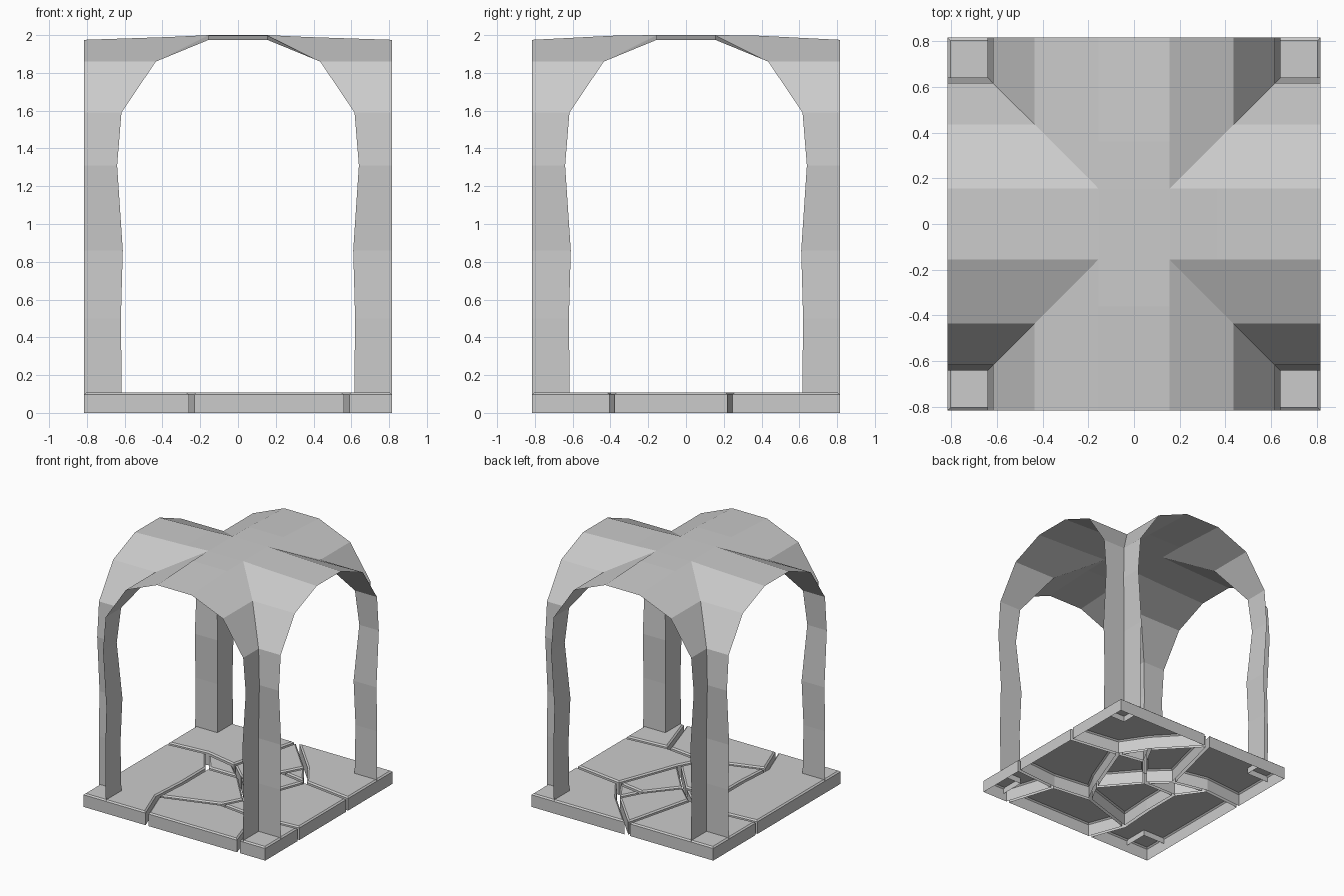
import bpy, bmesh
from mathutils import Matrix
from math import pi

if "Cube" in bpy.data.objects:
    bpy.data.objects.remove(bpy.data.objects["Cube"])

E = 0.815  # half width of the footprint


def finish(bm, name):
    bmesh.ops.remove_doubles(bm, verts=bm.verts, dist=0.0005)
    me = bpy.data.meshes.new(name)
    bm.to_mesh(me)
    bm.free()
    ob = bpy.data.objects.new(name, me)
    bpy.context.collection.objects.link(ob)
    return ob


# --- groin vault: four open arch sheets meeting on the diagonals ---
half = [(0.615, 0.06), (0.62, 0.5), (0.61, 0.86), (0.64, 1.31),
        (0.617, 1.59), (0.435, 1.86), (0.155, 1.975)]
profile = [(-u, z) for u, z in half] + [(u, z) for u, z in reversed(half)]

bm = bmesh.new()
for k in range(4):
    rot = Matrix.Rotation(k * pi / 2, 4, 'Z')
    rows = []
    for u, z in profile:
        crown = abs(u) < 0.2          # crown rises towards the centre
        row = [(u, -E, z)]
        if crown:
            row.append((u, -0.36, 1.998 if k % 2 == 0 else 1.99))
        row.append((u, -abs(u), 2.0 if crown else z))
        rows.append([bm.verts.new(rot @ Matrix.Translation(p).translation) for p in row])
    for a, b in zip(rows, rows[1:]):
        bm.faces.new(a + b[::-1])
        if len(a) == 3 and len(b) == 3:
            # split the crown strip across its bend
            bm.faces.ensure_lookup_table()
            bm.faces.remove(bm.faces[-1])
            for i in range(2):
                bm.faces.new((a[i], a[i + 1], b[i + 1], b[i]))
c = half[-1][0]
bm.faces.new([bm.verts.new(p) for p in ((-c, -c, 2), (c, -c, 2), (c, c, 2), (-c, c, 2))])
bmesh.ops.remove_doubles(bm, verts=bm.verts, dist=0.0005)
bmesh.ops.recalc_face_normals(bm, faces=bm.faces)
finish(bm, "vault")

# --- cracked paving: junction points shared by neighbouring stones ---
G = 0.013      # half gap between stones
W = E + G
J = {
    'sw': (-W, -W), 'se': (W, -W), 'ne': (W, W), 'nw': (-W, W),
    'f1': (-0.24, -W), 'f2': (0.58, -W), 'r1': (W, -0.39), 'r2': (W, 0.23),
    'b1': (-0.05, W), 'l1': (-W, 0.26),
    'a': (-0.35, -0.53), 'b': (-0.33, -0.23), 'c': (-0.33, 0.08), 'd': (-0.48, 0.29),
    'e': (-0.20, 0.23), 'f': (-0.04, 0.08), 'g': (0.17, 0.33), 'h': (0.26, 0.50),
    'i': (0.40, 0.29), 'j': (0.21, -0.21), 'k': (0.45, -0.42), 'm': (0.12, -0.38),
}
stones = ["sw f1 a b c d l1", "f1 f2 k m a", "f2 se r1 k", "a m j f c b",
          "m k r1 r2 i j", "j i g f", "g i h", "i r2 ne b1 h",
          "f g h b1 e", "e b1 nw l1 d", "c f e d"]

for n, names in enumerate(stones):
    bm = bmesh.new()
    top = bm.faces.new([bm.verts.new((*J[s], 0.098)) for s in names.split()])
    top.normal_update()
    # shrink for the gap, then drop the outer ring
    ring = bmesh.ops.inset_individual(bm, faces=[top], thickness=G, use_even_offset=True)['faces']
    bmesh.ops.delete(bm, geom=ring, context='FACES')
    rim = top.edges[:]
    # open-bottomed skirt
    ext = bmesh.ops.extrude_edge_only(bm, edges=rim)['geom']
    for v in ext:
        if isinstance(v, bmesh.types.BMVert):
            v.co.z = 0.0
    # chamfered top edge
    bmesh.ops.inset_individual(bm, faces=[top], thickness=0.012, depth=0.010,
                               use_even_offset=True)
    bmesh.ops.recalc_face_normals(bm, faces=bm.faces)
    finish(bm, f"paving_stone_{n + 1}")
